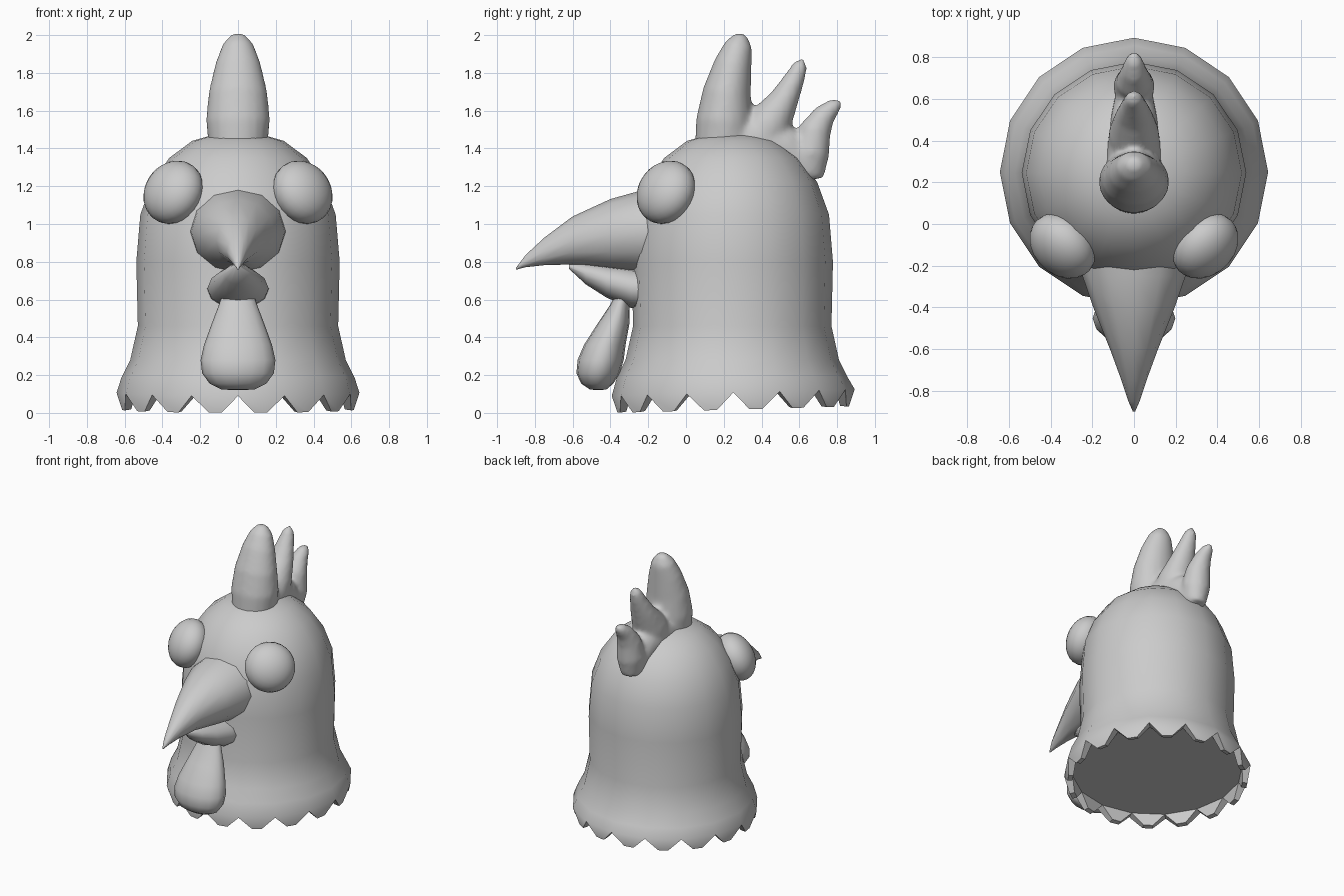
import bpy, bmesh
from math import sin, cos, pi, radians
from mathutils import Vector

if "Cube" in bpy.data.objects:
    bpy.data.objects.remove(bpy.data.objects["Cube"])


def finish(bm, name, angle=40):
    bmesh.ops.recalc_face_normals(bm, faces=bm.faces[:])
    mesh = bpy.data.meshes.new(name)
    bm.to_mesh(mesh)
    bm.free()
    ob = bpy.data.objects.new(name, mesh)
    bpy.context.collection.objects.link(ob)
    bpy.ops.object.select_all(action='DESELECT')
    bpy.context.view_layer.objects.active = ob
    ob.select_set(True)
    bpy.ops.object.shade_smooth_by_angle(angle=radians(angle))
    return ob


def bridge(bm, a, b):
    n = len(a)
    for i in range(n):
        bm.faces.new((a[i], a[(i + 1) % n], b[(i + 1) % n], b[i]))


def loft(bm, path, sides, axis=None):
    """Closed tube; path rows are (y, z, half depth, half width)."""
    pts = [Vector((0, p[0], p[1])) for p in path]
    rings = []
    for i, (y, z, d, w) in enumerate(path):
        t = axis or (pts[min(i + 1, len(pts) - 1)] - pts[max(i - 1, 0)]).normalized()
        nrm = Vector((0, -t[2], t[1]))
        rings.append([bm.verts.new(pts[i] + Vector((w * cos(a), 0, 0)) + nrm * d * sin(a))
                      for a in (2 * pi * k / sides for k in range(sides))])
    for a, b in zip(rings, rings[1:]):
        bridge(bm, a, b)
    bm.faces.new(rings[0])
    bm.faces.new(rings[-1])


# Head and neck: 16-sided dome flaring to a skirt
N, CY = 16, 0.25
bm = bmesh.new()


def tilt(y):
    return 0.035 * (y + 0.39) / 1.29


def rim_point(k, r, z):
    """Point on the 16-gon at fractional column k; the rim rises to the back."""
    i = int(k)
    p = [Vector((r * cos(2 * pi * j / N), CY + r * sin(2 * pi * j / N), 0)) for j in (i, i + 1)]
    v = p[0].lerp(p[1], k - i)
    v.z = z + tilt(v.y)
    return bm.verts.new(v)


outer = [rim_point(i, 0.643, 0.09) for i in range(N)]
inner = [rim_point(i, 0.585, 0.09) for i in range(N)]
prev = outer
for r, z in [(0.61, 0.19), (0.565, 0.28), (0.525, 0.46), (0.533, 0.8), (0.512, 1.05),
             (0.45, 1.22), (0.36, 1.35), (0.24, 1.44), (0.12, 1.475)]:
    ring = [bm.verts.new((r * 1.01 * cos(2 * pi * k / N), CY - 0.005 + r * sin(2 * pi * k / N), z))
            for k in range(N)]
    bridge(bm, prev, ring)
    prev = ring
top = bm.verts.new((0, CY - 0.01, 1.485))
for i in range(N):
    bm.faces.new((prev[i], prev[(i + 1) % N], top))

# Jagged hem: one blunt tooth per side
for i in range(N):
    j = (i + 1) % N
    o = [outer[i], rim_point(i + 0.36, 0.63, 0.0), rim_point(i + 0.64, 0.63, 0.0), outer[j]]
    n = [inner[i], rim_point(i + 0.36, 0.595, 0.005), rim_point(i + 0.64, 0.595, 0.005), inner[j]]
    bm.faces.new(o)
    bm.faces.new(n)
    for k in range(3):
        bm.faces.new((o[k], o[k + 1], n[k + 1], n[k]))
bm.faces.new(inner)
finish(bm, "head")

# Beak halves
bm = bmesh.new()
loft(bm, [(-0.1, 0.965, 0.235, 0.265), (-0.25, 0.957, 0.217, 0.247), (-0.4, 0.945, 0.187, 0.195),
          (-0.6, 0.913, 0.127, 0.115), (-0.75, 0.855, 0.073, 0.06), (-0.85, 0.803, 0.032, 0.027),
          (-0.9, 0.763, 0.005, 0.005)], 12, (0, -1, 0))
finish(bm, "upper_beak", 50)
bm = bmesh.new()
loft(bm, [(-0.18, 0.65, 0.11, 0.165), (-0.29, 0.66, 0.105, 0.162), (-0.42, 0.695, 0.085, 0.125),
          (-0.53, 0.735, 0.055, 0.075), (-0.62, 0.775, 0.012, 0.015)], 12, (0, -1, 0))
finish(bm, "lower_beak", 50)

# Wattle hanging below the beak
bm = bmesh.new()
loft(bm, [(-0.33, 0.64, 0.04, 0.08), (-0.35, 0.575, 0.05, 0.1), (-0.385, 0.47, 0.085, 0.14),
          (-0.43, 0.36, 0.11, 0.18), (-0.452, 0.28, 0.122, 0.198), (-0.465, 0.21, 0.115, 0.19),
          (-0.47, 0.155, 0.085, 0.15), (-0.465, 0.125, 0.045, 0.09), (-0.465, 0.12, 0.01, 0.02)],
     16, (0, 0, -1))
finish(bm, "wattle", 60)

# Comb: base ridge and three prongs fused together
bm = bmesh.new()
for path in (
    [(0.15, 1.44, 0.1, 0.13), (0.35, 1.45, 0.13, 0.13), (0.52, 1.39, 0.13, 0.11),
     (0.64, 1.29, 0.1, 0.085), (0.68, 1.24, 0.05, 0.05)],
    [(0.2, 1.36, 0.155, 0.15), (0.203, 1.55, 0.15, 0.17), (0.217, 1.7, 0.128, 0.155),
     (0.25, 1.85, 0.1, 0.12), (0.28, 1.95, 0.073, 0.082), (0.292, 2.0, 0.035, 0.04),
     (0.294, 2.012, 0.01, 0.01)],
    [(0.36, 1.4, 0.14, 0.13), (0.44, 1.53, 0.12, 0.12), (0.52, 1.66, 0.078, 0.09),
     (0.575, 1.77, 0.055, 0.06), (0.605, 1.84, 0.04, 0.042), (0.615, 1.875, 0.012, 0.012)],
    [(0.63, 1.26, 0.1, 0.08), (0.66, 1.38, 0.1, 0.1), (0.685, 1.5, 0.085, 0.085),
     (0.735, 1.58, 0.06, 0.062), (0.79, 1.63, 0.04, 0.042), (0.825, 1.65, 0.012, 0.012)],
):
    loft(bm, path, 20)
comb = finish(bm, "comb", 180)
rm = comb.modifiers.new("fuse", 'REMESH')
rm.mode = 'VOXEL'
rm.voxel_size = 0.016
rm.use_smooth_shade = True
sm = comb.modifiers.new("soften", 'SMOOTH')
sm.factor = 0.5
sm.iterations = 8

# Bulging eyes, flattened along their outward direction
for side, name in ((1, "right_eye"), (-1, "left_eye")):
    bm = bmesh.new()
    bmesh.ops.create_uvsphere(bm, u_segments=24, v_segments=14, radius=0.175)
    bmesh.ops.scale(bm, vec=(1, 1, 0.74), verts=bm.verts)
    eye = finish(bm, name, 180)
    eye.location = (0.342 * side, -0.105, 1.168)
    eye.rotation_euler = Vector((0.62 * side, -0.65, 0.42)).to_track_quat('Z', 'Y').to_euler()
